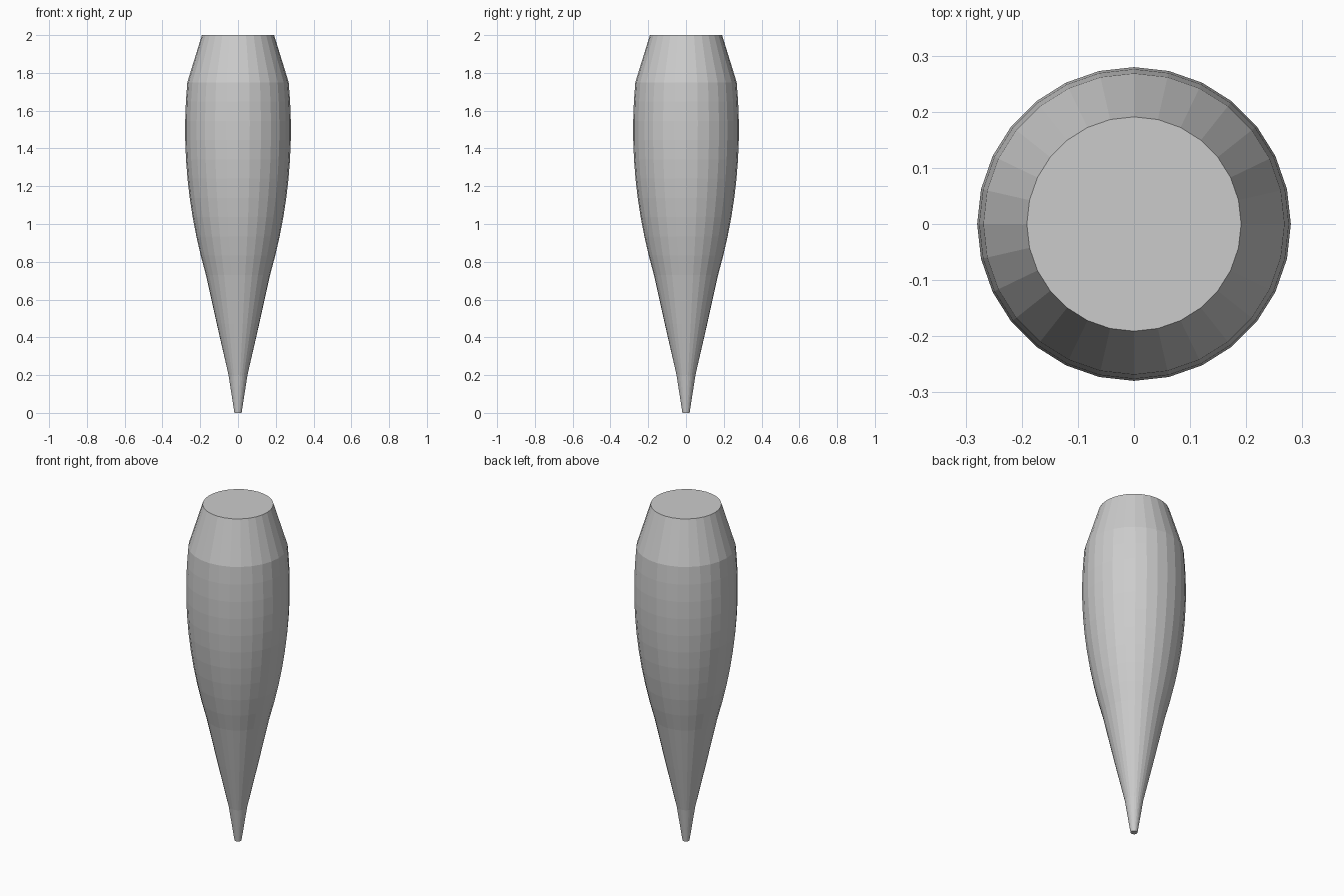
import bpy, bmesh
from math import sin, cos, pi

if "Cube" in bpy.data.objects:
    bpy.data.objects.remove(bpy.data.objects["Cube"])

SIDES = 28

# Profile (radius, height): slender tip, bulging barrel, tapered shoulder
tip = [(0.019, 0.0), (0.050, 0.2), (0.112, 0.47)]
z0, z1, zmid, steps = 0.73, 1.75, 1.5, 10
barrel = []
for i in range(steps + 1):
    z = z0 + (z1 - z0) * i / steps
    barrel.append((0.28 - 0.186 * (z - zmid) ** 2, z))
shoulder = [(0.191, 2.0)]


def lathe(name, profile):
    bm = bmesh.new()
    rings = [[bm.verts.new((r * cos(2 * pi * k / SIDES), r * sin(2 * pi * k / SIDES), z))
              for k in range(SIDES)] for r, z in profile]
    for lo, hi in zip(rings, rings[1:]):
        for k in range(SIDES):
            n = (k + 1) % SIDES
            bm.faces.new((lo[k], lo[n], hi[n], hi[k]))
    bm.faces.new(rings[0][::-1])
    bm.faces.new(rings[-1])
    mesh = bpy.data.meshes.new(name)
    bm.to_mesh(mesh)
    bm.free()
    obj = bpy.data.objects.new(name, mesh)
    bpy.context.collection.objects.link(obj)
    return obj


# Solid tapered body with flat end caps
lathe("tapered_body", tip + barrel + shoulder)
